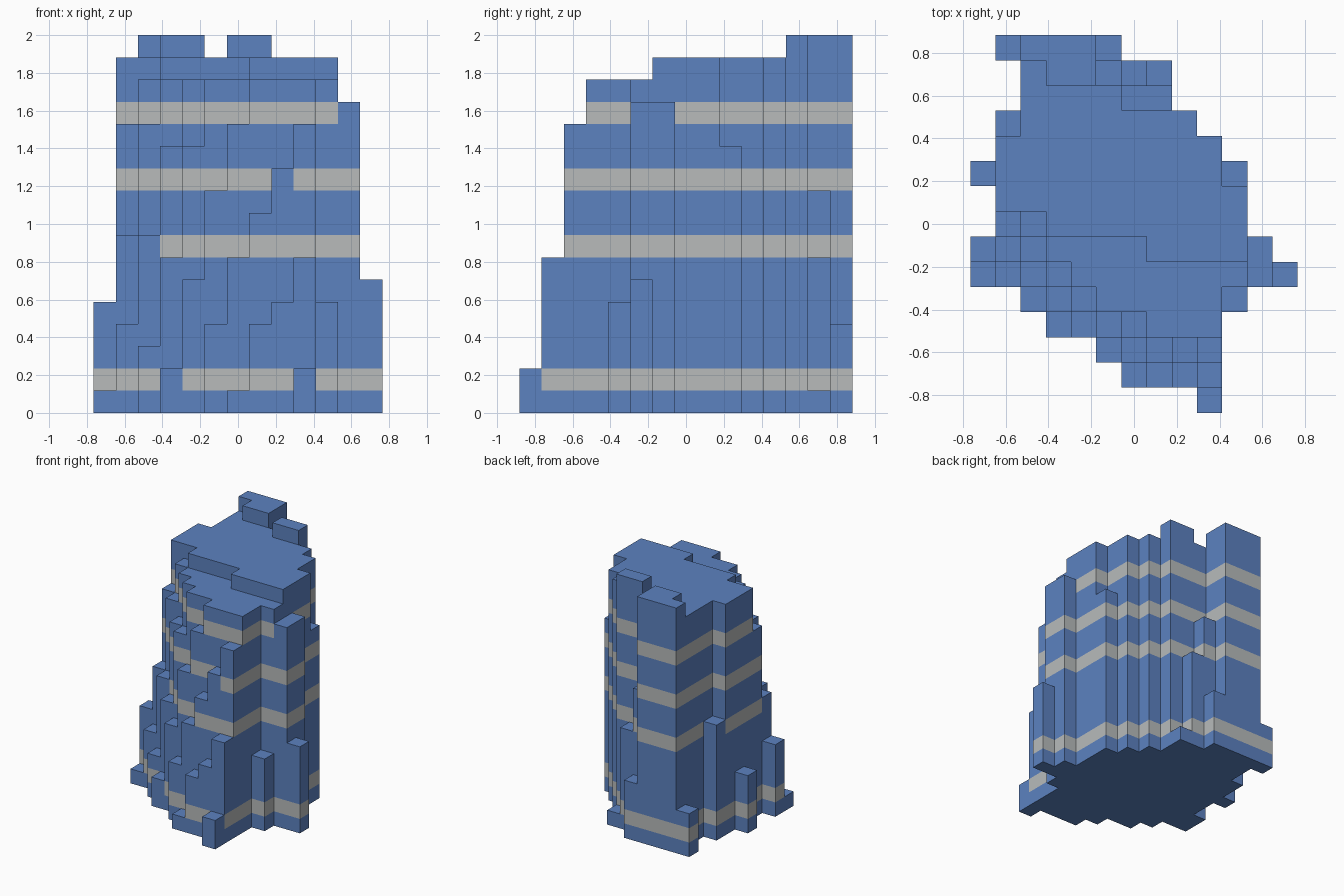
import bpy
import bmesh
import math

old = bpy.data.objects.get("Cube")
if old:
    bpy.data.objects.remove(old, do_unlink=True)

NX, NY, NZ = 13, 15, 17
CELL = 2 / NZ
BANDS = {1, 7, 10, 13}          # layers that carry the pale stripe


def make_material(name, rgb):
    mat = bpy.data.materials.new(name)
    mat.use_nodes = True
    colour = (*rgb, 1.0)
    mat.diffuse_color = colour
    mat.node_tree.nodes["Principled BSDF"].inputs["Base Color"].default_value = colour
    return mat


blue = make_material("blue_block", (0.107, 0.223, 0.53))
grey = make_material("pale_grey_stripe", (0.48, 0.50, 0.50))

height = {}                     # (column, row) -> number of cells


def terrace(level, spans):
    """Fill runs of columns, given as row: (first, last), to one level."""
    for row, (first, last) in spans.items():
        for col in range(first, last + 1):
            height[col, row] = level


def slope(col, row, *levels):
    """Steps climbing backwards from the front edge of a column."""
    for k, level in enumerate(levels):
        height[col, row + k] = level


# Roof terraces
terrace(16, {6: (7, 10), 7: (3, 10), 8: (1, 10), 9: (1, 9), 10: (1, 9),
             11: (2, 8), 12: (2, 5), 13: (2, 2)})
terrace(15, {3: (7, 9), 4: (5, 9), 5: (4, 10), 6: (3, 6), 7: (2, 2)})
terrace(17, {12: (6, 7), 13: (3, 4), 14: (2, 4)})

# Stepped front
slope(0, 5, 1, 5)
slope(1, 5, 4, 8, 13)
slope(2, 4, 3, 8, 13)
slope(3, 3, 2, 7, 12)
slope(4, 3, 6, 12)
slope(5, 2, 4, 10)
slope(6, 1, 1, 7, 13)
slope(7, 1, 4, 9)
slope(8, 1, 5, 11)
slope(9, 0, 2, 7, 13)
slope(10, 4, 5)
slope(11, 5, 14, 14)
slope(12, 5, 6)

# Side and back buttresses
slope(0, 9, 4)
slope(1, 11, 8)
slope(10, 9, 12)
slope(1, 14, 3)
slope(5, 13, 10, 4)
slope(6, 13, 7)
slope(7, 13, 1)

# Skin of the tower: caps, base and exposed walls
bm = bmesh.new()


def quad(points, mat_index=0):
    verts = [bm.verts.new(((x - NX / 2) * CELL, (y - NY / 2) * CELL, z * CELL))
             for x, y, z in points]
    bm.faces.new(verts).material_index = mat_index


for (x, y), top in height.items():
    ring = [(x, y), (x + 1, y), (x + 1, y + 1), (x, y + 1)]
    quad([(*p, top) for p in ring])
    quad([(*p, 0) for p in reversed(ring)])
    sides = [(0, -1), (1, 0), (0, 1), (-1, 0)]
    for k, (dx, dy) in enumerate(sides):
        a, b = ring[k], ring[(k + 1) % 4]
        for z in range(height.get((x + dx, y + dy), 0), top):
            # the topmost cell of each column stays blue
            striped = z in BANDS and z < top - 1
            quad([(*a, z), (*b, z), (*b, z + 1), (*a, z + 1)], int(striped))

bmesh.ops.remove_doubles(bm, verts=bm.verts[:], dist=CELL / 100)
bmesh.ops.dissolve_limit(bm, angle_limit=math.radians(1), verts=bm.verts[:],
                         edges=bm.edges[:], delimit={'MATERIAL'})

mesh = bpy.data.meshes.new("stepped_tower")
bm.to_mesh(mesh)
bm.free()
mesh.materials.append(blue)
mesh.materials.append(grey)
tower = bpy.data.objects.new("stepped_tower", mesh)
bpy.context.collection.objects.link(tower)
